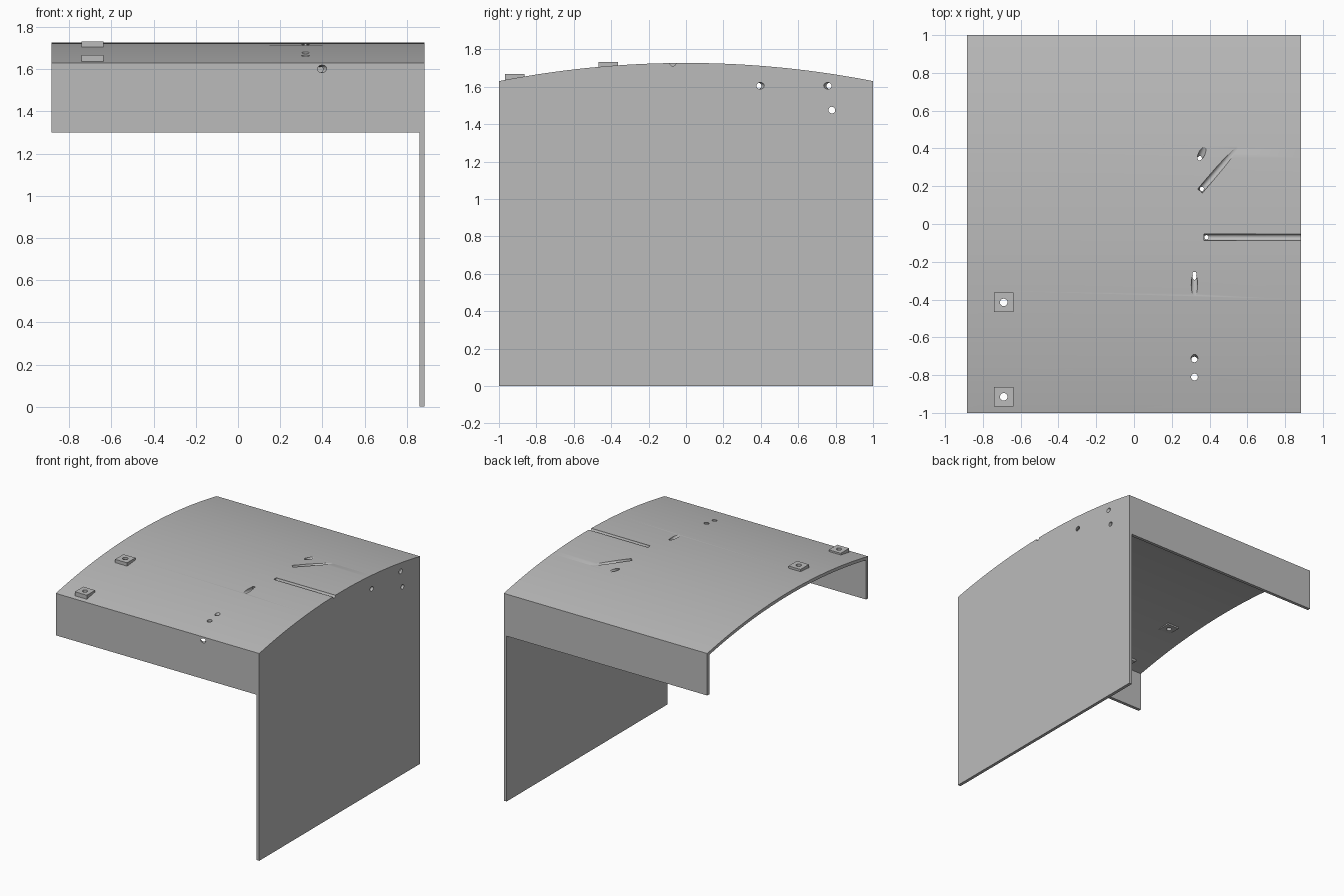
import bpy, bmesh, math
from mathutils import Vector

cube = bpy.data.objects.get("Cube")
if cube:
    bpy.data.objects.remove(cube, do_unlink=True)

grey = bpy.data.materials.new("plain grey")
grey.use_nodes = True
grey.diffuse_color = (0.5, 0.5, 0.5, 1)
grey.node_tree.nodes["Principled BSDF"].inputs["Base Color"].default_value = (0.5, 0.5, 0.5, 1)

HALF_X, WALL, EAVE, APEX, SKIRT = 0.885, 0.025, 1.63, 1.727, 1.30
RISE = APEX - EAVE
RADIUS = (1 + RISE ** 2) / (2 * RISE)


def roof_z(y):
    return APEX - RADIUS + math.sqrt(RADIUS ** 2 - y ** 2)


def finish(name, bm):
    bmesh.ops.recalc_face_normals(bm, faces=bm.faces)
    mesh = bpy.data.meshes.new(name)
    bm.to_mesh(mesh)
    bm.free()
    mesh.materials.append(grey)
    ob = bpy.data.objects.new(name, mesh)
    bpy.context.collection.objects.link(ob)
    return ob


def arched_block(name, x0, x1, half_y, bottom, drop, steps=40):
    """Side profile with an arched top, extruded along x."""
    bm = bmesh.new()
    ys = [-half_y + 2 * half_y * i / steps for i in range(steps + 1)]
    profile = [(half_y, bottom), (-half_y, bottom)] + [(y, roof_z(y) - drop) for y in ys]
    face = bm.faces.new([bm.verts.new((x0, y, z)) for y, z in profile])
    out = bmesh.ops.extrude_face_region(bm, geom=[face])
    moved = [g for g in out["geom"] if isinstance(g, bmesh.types.BMVert)]
    bmesh.ops.translate(bm, verts=moved, vec=(x1 - x0, 0, 0))
    return finish(name, bm)


def box(name, lo, hi):
    bm = bmesh.new()
    bmesh.ops.create_cube(bm, size=1)
    lo, hi = Vector(lo), Vector(hi)
    for v in bm.verts:
        v.co = (lo + hi) / 2 + v.co * (hi - lo)
    return finish(name, bm)


def rod(name, start, end, radius):
    bm = bmesh.new()
    start, end = Vector(start), Vector(end)
    axis = end - start
    bmesh.ops.create_cone(bm, cap_ends=True, segments=20, radius1=radius,
                          radius2=radius, depth=axis.length)
    bmesh.ops.rotate(bm, verts=bm.verts, matrix=axis.to_track_quat("Z", "Y").to_matrix())
    bmesh.ops.translate(bm, verts=bm.verts, vec=(start + end) / 2)
    return finish(name, bm)


def cut(target, cutter):
    cutter.hide_render = True
    mod = target.modifiers.new(cutter.name, "BOOLEAN")
    mod.operation, mod.solver, mod.object = "DIFFERENCE", "EXACT", cutter
    bpy.context.view_layer.objects.active = target
    bpy.ops.object.modifier_apply(modifier=mod.name)
    bpy.data.objects.remove(cutter, do_unlink=True)


# Arched shell with one full side wall and short front and back skirts
shell = arched_block("arched_shell", -HALF_X, HALF_X, 1, 0, 0)
cut(shell, arched_block("inside_cutter", -1, HALF_X - WALL, 1 - WALL, -0.1, WALL))
cut(shell, box("skirt_cutter", (-1, -1.2, -0.2), (HALF_X - WALL, 1.2, SKIRT)))

# Grooves rising out of the roof
grooves = [
    ((0.37, -0.07, 1.722), (0.95, -0.07, 1.728)),
    ((0.35, 0.175, 1.718), (0.55, 0.41, 1.728)),
    ((0.32, -0.25, 1.70), (0.32, -0.40, 1.735)),
    ((0.335, 0.32, 1.69), (0.385, 0.43, 1.74)),
]
for start, end in grooves:
    cut(shell, rod("groove_cutter", start, end, 0.017))
    ahead = (Vector(end) - Vector(start)).normalized() * 0.014
    tip = Vector(start) + ahead
    cut(shell, rod("tip_cutter", tip - Vector((0, 0, 0.1)), tip + Vector((0, 0, 0.02)), 0.011))

# Straight and slanted holes: centre and direction
holes = [
    ((0.32, -0.81, 1.655), (0, 0, 1)),
    ((0.32, -0.715, 1.67), (0, 0.45, 1)),
    ((0.39, -0.988, 1.60), (0.7, -1, 0.1)),
    ((0.872, 0.39, 1.605), (1, 0.6, 0)),
    ((0.872, 0.765, 1.605), (1, -0.6, 0)),
    ((0.872, 0.78, 1.475), (1, 0, 0)),
]
for centre, direction in holes:
    reach = Vector(direction).normalized() * 0.07
    cut(shell, rod("hole_cutter", Vector(centre) - reach, Vector(centre) + reach, 0.018))

# Square bosses with a through hole
for label, y, top in (("front", -0.915, 1.668), ("rear", -0.415, 1.732)):
    x, half = -0.69, 0.052
    cut(shell, box("boss_seat", (x - half, y - half, top - 0.09), (x + half, y + half, top + 0.05)))
    boss = box(label + "_boss", (x - half, y - half, top - 0.055), (x + half, y + half, top))
    cut(boss, rod("boss_hole", (x, y, top - 0.2), (x, y, top + 0.1), 0.02))

# Smooth the arch while keeping edges sharp
bpy.ops.object.select_all(action="DESELECT")
shell.select_set(True)
bpy.context.view_layer.objects.active = shell
bpy.ops.object.shade_smooth_by_angle(angle=math.radians(25))
